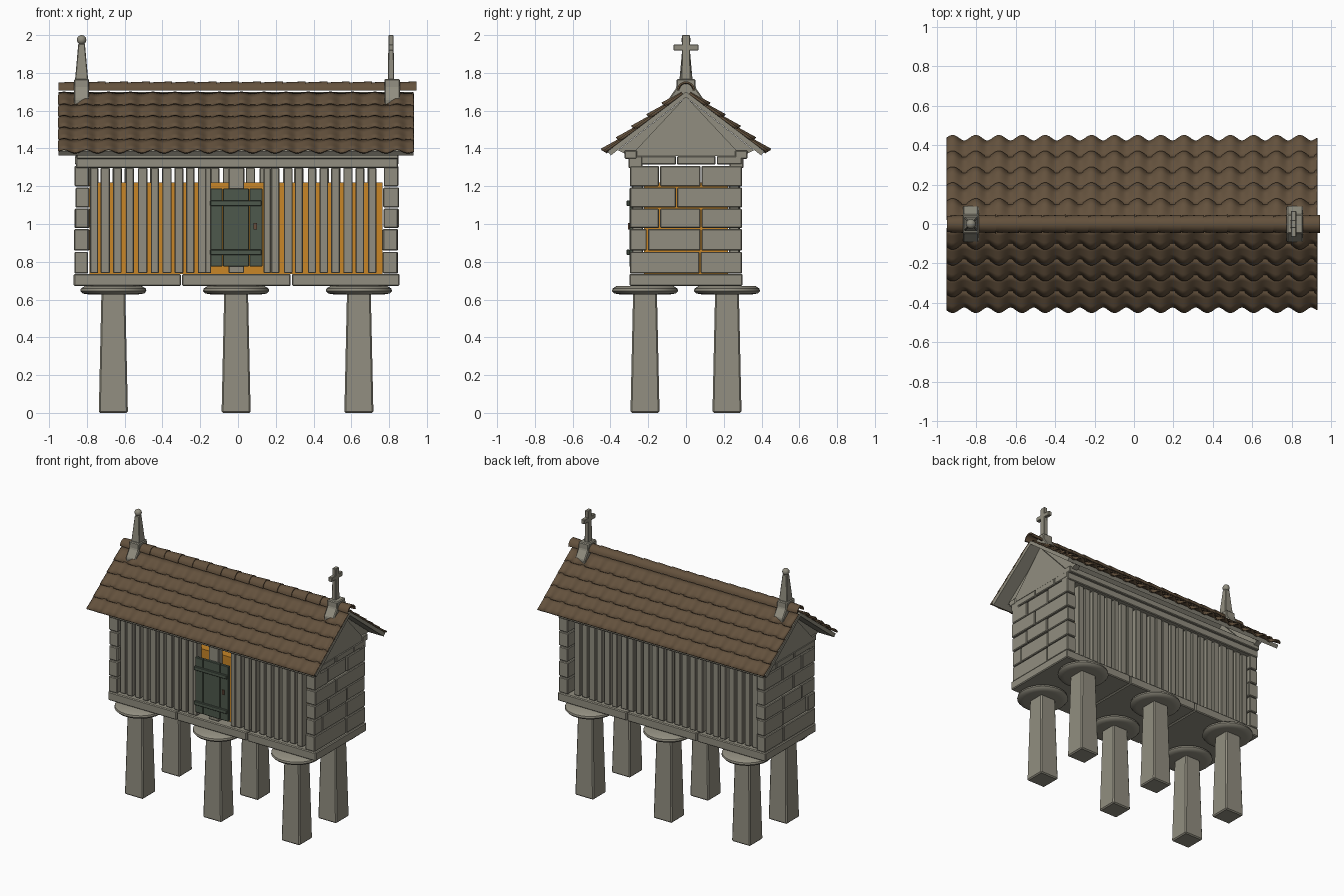
import bpy, bmesh, math, random
from mathutils import Vector

if "Cube" in bpy.data.objects:
    bpy.data.objects.remove(bpy.data.objects["Cube"])

random.seed(4)


def material(name, rgb):
    m = bpy.data.materials.new(name)
    m.diffuse_color = (*rgb, 1)
    m.use_nodes = True
    m.node_tree.nodes["Principled BSDF"].inputs["Base Color"].default_value = m.diffuse_color
    return m


STONE = material("warm grey stone", (0.285, 0.27, 0.215))
TILE = material("brown clay", (0.125, 0.082, 0.046))
DOOR = material("dark green wood", (0.075, 0.098, 0.072))
CORN = material("golden orange", (0.58, 0.24, 0.02))
IRON = material("rust", (0.14, 0.075, 0.045))


def finish(name, bm, mat, bevel=0, smooth=False):
    bmesh.ops.recalc_face_normals(bm, faces=bm.faces)
    me = bpy.data.meshes.new(name)
    bm.to_mesh(me)
    bm.free()
    ob = bpy.data.objects.new(name, me)
    bpy.context.collection.objects.link(ob)
    me.materials.append(mat)
    if bevel:
        mod = ob.modifiers.new("soft edges", 'BEVEL')
        mod.width, mod.segments = bevel, 1
    if smooth:
        bpy.ops.object.select_all(action='DESELECT')
        ob.select_set(True)
        bpy.context.view_layer.objects.active = ob
        bpy.ops.object.shade_smooth_by_angle(angle=math.radians(40))
    return ob


def add_box(bm, x0, x1, y0, y1, z0, z1, taper=1.0):
    cx, cy = (x0 + x1) / 2, (y0 + y1) / 2
    rings = []
    for z, s in ((z0, 1), (z1, taper)):
        rings.append([bm.verts.new((cx + (x - cx) * s, cy + (y - cy) * s, z))
                      for x, y in ((x0, y0), (x1, y0), (x1, y1), (x0, y1))])
    a, b = rings
    bm.faces.new(a)
    bm.faces.new(b)
    for i in range(4):
        j = (i + 1) % 4
        bm.faces.new((a[i], a[j], b[j], b[i]))


def box(name, *dims, mat=STONE, bevel=0, taper=1.0):
    bm = bmesh.new()
    add_box(bm, *dims, taper=taper)
    return finish(name, bm, mat, bevel)


def prism(name, profile, x0, x1, mat=STONE, bevel=0):
    """Extrude a (y, z) outline along x."""
    bm = bmesh.new()
    a = [bm.verts.new((x0, y, z)) for y, z in profile]
    b = [bm.verts.new((x1, y, z)) for y, z in profile]
    bm.faces.new(a)
    bm.faces.new(b)
    for i in range(len(a)):
        j = (i + 1) % len(a)
        bm.faces.new((a[i], a[j], b[j], b[i]))
    return finish(name, bm, mat, bevel)


def lathe(name, cx, cy, profile, n=24):
    """Spin a (radius, z) outline about a vertical axis."""
    bm = bmesh.new()
    rings = [[bm.verts.new((cx + r * math.cos(2 * math.pi * k / n), cy + r * math.sin(2 * math.pi * k / n), z))
              for k in range(n)] for r, z in profile]
    for a, b in zip(rings, rings[1:]):
        for k in range(n):
            bm.faces.new((a[k], a[(k + 1) % n], b[(k + 1) % n], b[k]))
    bm.faces.new(rings[0])
    bm.faces.new(rings[-1])
    return finish(name, bm, STONE, smooth=True)


# Tapered pillars with round cap stones
for px in (-0.66, -0.01, 0.64):
    for py in (-0.217, 0.217):
        box("pillar", px - 0.077, px + 0.077, py - 0.077, py + 0.077, 0, 0.635, bevel=0.008, taper=0.82)
        lathe("cap_stone", px, py, [(0.13, 0.627), (0.163, 0.632), (0.175, 0.645), (0.172, 0.658), (0.15, 0.672)], 28)

# Floor slabs
for x0, x1 in ((-0.87, -0.302), (-0.296, 0.279), (0.285, 0.855)):
    box("floor_slab", x0, x1, -0.3, 0.3, 0.672, 0.736, bevel=0.006)

# Stored grain inside
box("grain_fill", -0.785, 0.765, -0.222, 0.222, 0.736, 1.22, mat=CORN)

# End walls of stone blocks laid in courses: bottom, top, joints along y
courses = [(0.738, 0.853, (0.075,)), (0.859, 0.973, (-0.205, 0.08)), (0.979, 1.081, (-0.14, 0.08)),
           (1.087, 1.193, (-0.05,)), (1.199, 1.308, (-0.14, 0.08)), (1.314, 1.36, (-0.05, 0.16))]
for outer, inner, s in ((-0.868, -0.79, -1), (0.853, 0.77, 1)):
    bm = bmesh.new()
    for z0, z1, joints in courses:
        ys = [-0.3, *joints, 0.3]
        for a, b in zip(ys, ys[1:]):
            xo = outer - s * random.uniform(0, 0.01)
            xi = inner - s * random.uniform(-0.006, 0.006)
            add_box(bm, min(xo, xi), max(xo, xi), a + 0.003, b - 0.003, z0, z1)
    finish("end_wall", bm, STONE, bevel=0.005)
    # Gable with a thin backing that closes up to the roof
    x0, x1 = sorted((outer - s * 0.008, inner))
    prism("gable", [(-0.295, 1.36), (0.295, 1.36), (0, 1.675)], x0, x1)
    prism("gable_backing", [(-0.36, 1.39), (-0.3, 1.36), (0.3, 1.36), (0.36, 1.39), (0, 1.67)], x0 + 0.015, x1 - 0.015)

# Long eave beams on both sides
for s in (-1, 1):
    y0, y1 = sorted((s * 0.23, s * 0.305))
    box("wall_plate", -0.858, 0.848, y0, y1, 1.297, 1.36, bevel=0.005)
    y0, y1 = sorted((s * 0.26, s * 0.325))
    box("eave_beam", -0.855, 0.85, y0, y1, 1.345, 1.39, bevel=0.005)

# Upright slats; the front leaves an opening for the door
for s in (-1, 1):
    bm = bmesh.new()
    for i in range(24):
        x = -0.765 + i * 0.0642 + random.uniform(-0.004, 0.004)
        if s < 0 and -0.165 < x < 0.155:
            continue
        w = random.uniform(0.021, 0.025)
        y0, y1 = sorted((s * 0.228, s * random.uniform(0.276, 0.286)))
        add_box(bm, x - w, x + w, y0, y1, 0.74, 1.297)
    if s < 0:
        add_box(bm, -0.05, 0.032, -0.275, -0.228, 0.74, 1.297)
        add_box(bm, -0.178, -0.142, -0.284, -0.228, 0.74, 1.297)
        add_box(bm, 0.136, 0.174, -0.284, -0.228, 0.74, 1.297)
    finish("slats", bm, STONE, bevel=0.004)

# Plank door with crossbars and latch
for x0, x1 in ((-0.145, -0.082), (-0.079, 0.058), (0.061, 0.13)):
    box("door_plank", x0, x1, -0.3, -0.278, 0.775, 1.188, mat=DOOR, bevel=0.003)
for z in (0.85, 1.11):
    box("door_bar", -0.147, 0.125, -0.314, -0.298, z - 0.014, z + 0.014, mat=DOOR, bevel=0.003)
box("latch", 0.082, 0.1, -0.308, -0.298, 0.97, 1.005, mat=IRON)

# Roof slabs
PEAK, DY, DZ = 1.70, 0.415, -0.315
LEN = math.hypot(DY, DZ)
for s in (-1, 1):
    prism("roof_slab", [(0, PEAK), (s * DY, PEAK + DZ), (s * (DY - 0.017), PEAK + DZ - 0.022), (0, PEAK - 0.028)],
          -0.95, 0.93)

# Wavy tile rows, waves growing deeper toward the lower edge
COLS, ROWS, SUB = 16, 5, 10
X0, PITCH = -0.95, 1.88 / 16
for s in (-1, 1):
    down = Vector((0, s * DY, DZ)) / LEN
    normal = Vector((0, -s * DZ, DY)) / LEN
    for r in range(ROWS):
        start, end = 0.02 + r * 0.101, 0.02 + (r + 1) * 0.101 + 0.012
        bm = bmesh.new()
        grid = []
        for t in (0, 0.33, 0.67, 1):
            amp, mid = 0.005 + 0.011 * t, 0.006 + 0.007 * t
            line = []
            for c in range(COLS * SUB + 1):
                wave = math.cos(2 * math.pi * (c / SUB - 0.25))
                d = start + (end - start) * t + 0.006 * t * wave
                p = Vector((X0 + c * PITCH / SUB, 0, PEAK)) + down * d + normal * (mid + amp * wave)
                line.append(bm.verts.new(p))
            grid.append(line)
        for a, b in zip(grid, grid[1:]):
            for c in range(COLS * SUB):
                bm.faces.new((a[c], a[c + 1], b[c + 1], b[c]))
        ob = finish("tile_row", bm, TILE, smooth=True)
        mod = ob.modifiers.new("tile thickness", 'SOLIDIFY')
        mod.thickness, mod.offset = 0.009, 0

# Overlapping half-round ridge tiles
for i in range(COLS):
    x = X0 + i * PITCH
    bm = bmesh.new()
    ends = []
    for px, rad in ((x, 0.041), (x + PITCH + 0.014, 0.047)):
        for k in (1, 0.8):
            ends.append([bm.verts.new((px, rad * k * math.cos(a), 1.708 + rad * k * math.sin(a)))
                         for a in (math.pi * j / 10 for j in range(11))])
    o0, i0, o1, i1 = ends
    for a, b in ((o0, o1), (i0, i1), (o0, i0), (o1, i1)):
        for j in range(10):
            bm.faces.new((a[j], a[j + 1], b[j + 1], b[j]))
    for j in (0, 10):
        bm.faces.new((o0[j], o1[j], i1[j], i0[j]))
    finish("ridge_tile", bm, TILE, smooth=True)

# Saddle stones straddling the ridge
half = [(0.05, 1.768), (0.052, 1.72), (0.092, 1.662), (0.088, 1.625)]
saddle = half + [(0, 1.685)] + [(-y, z) for y, z in reversed(half)]
for x0, x1 in ((-0.868, -0.788), (0.775, 0.858)):
    prism("saddle_stone", saddle, x0, x1, bevel=0.006)

# Spire with a ball on the left
box("spire", -0.863, -0.793, -0.035, 0.035, 1.76, 1.955, bevel=0.004, taper=0.5)
ball = [(max(0.002, 0.025 * math.sin(math.pi * k / 10)), 1.975 - 0.025 * math.cos(math.pi * k / 10)) for k in range(11)]
lathe("spire_ball", -0.828, 0, ball, 16)

# Cross on the right
box("cross_post", 0.794, 0.826, -0.024, 0.024, 1.76, 2.0, bevel=0.003, taper=0.85)
box("cross_arm", 0.796, 0.824, -0.066, 0.066, 1.918, 1.95, bevel=0.003)
